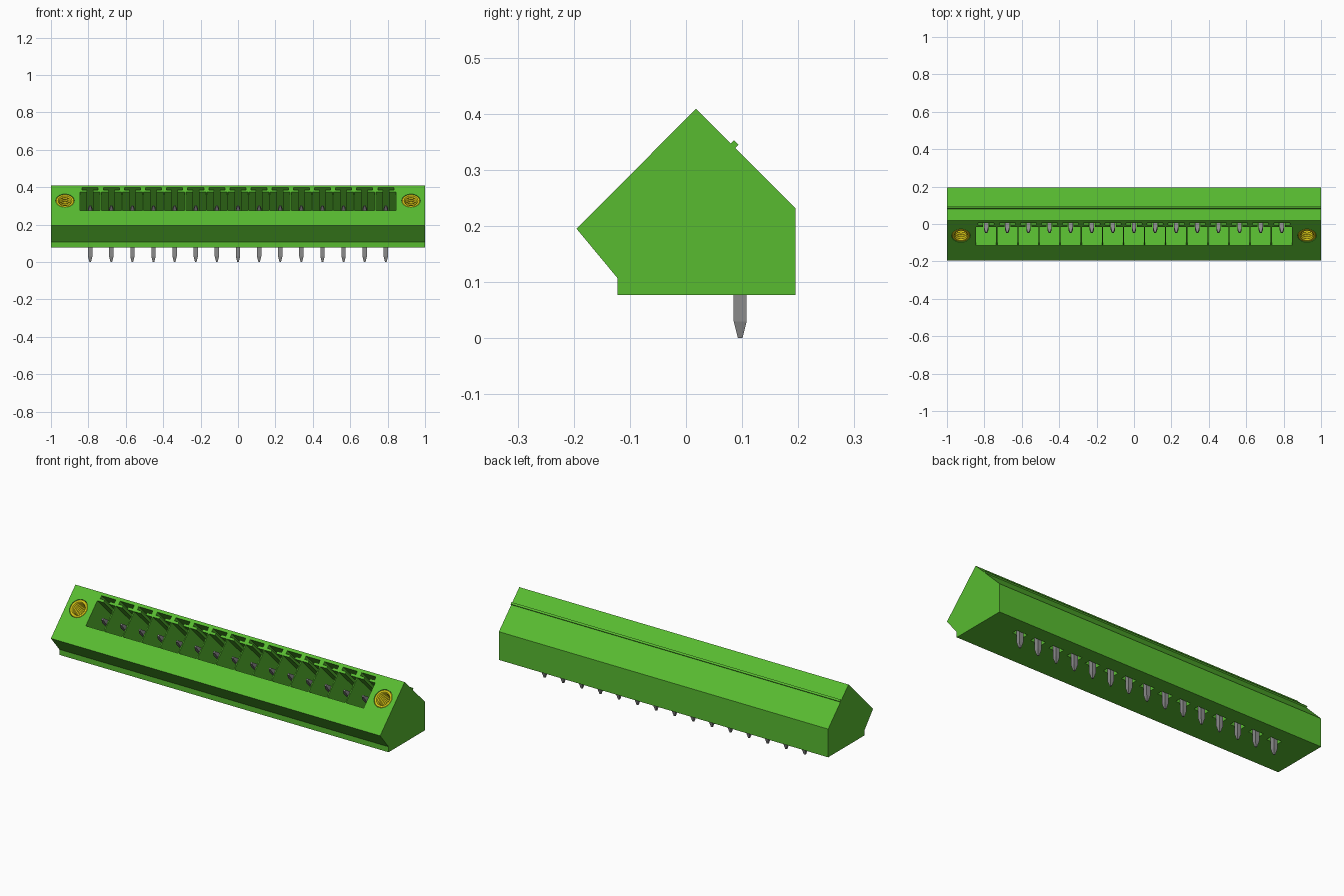
import bpy, bmesh, math
from mathutils import Vector

cube = bpy.data.objects.get("Cube")
if cube:
    bpy.data.objects.remove(cube, do_unlink=True)

WAYS, PITCH = 15, 0.1129
XS = [(i - (WAYS - 1) / 2) * PITCH for i in range(WAYS)]
UP = Vector((0, 1, 1)).normalized()       # up along the sloped mating face
OUT = Vector((0, -1, 1)).normalized()     # outward from the mating face
FACE = 0.39 / math.sqrt(2)                # distance of that face along OUT


def material(name, rgb, rough, metal=0.0):
    m = bpy.data.materials.new(name)
    m.use_nodes = True
    m.diffuse_color = (*rgb, 1)
    b = m.node_tree.nodes["Principled BSDF"]
    b.inputs["Base Color"].default_value = (*rgb, 1)
    b.inputs["Roughness"].default_value = rough
    b.inputs["Metallic"].default_value = metal
    return m


GREEN = material("green plastic", (0.098, 0.50, 0.030), 0.5)
GREY = material("grey pin metal", (0.26, 0.26, 0.26), 0.4)
YELLOW = material("yellow brass", (0.70, 0.58, 0.008), 0.4)


def make(name, bm, mat=None):
    bmesh.ops.recalc_face_normals(bm, faces=bm.faces)
    me = bpy.data.meshes.new(name)
    bm.to_mesh(me)
    bm.free()
    ob = bpy.data.objects.new(name, me)
    bpy.context.collection.objects.link(ob)
    if mat:
        me.materials.append(mat)
    return ob


def loft(bm, rings, caps=True):
    """Join rings of points into a tube, closing both ends."""
    rows = [[bm.verts.new(p) for p in r] for r in rings]
    n = len(rows[0])
    for a, b in zip(rows, rows[1:]):
        for i in range(n):
            j = (i + 1) % n
            bm.faces.new((a[i], a[j], b[j], b[i]))
    if caps:
        bm.faces.new(rows[0])
        bm.faces.new(rows[-1])


def on_face(x, s, depth):
    """Point at x, s along the slope, and a depth below the mating face."""
    return Vector((x, 0, 0)) + UP * s + OUT * (FACE - depth)


def circle(x, s, r, depth, n=24):
    return [on_face(x + r * math.cos(a), s + r * math.sin(a), depth)
            for a in (2 * math.pi * i / n for i in range(n))]


# Housing: side profile with the thin rib on the rear slope
profile = [(-0.195, 0.195), (0.018, 0.409), (0.080, 0.347), (0.0855, 0.3525),
           (0.0935, 0.3445), (0.088, 0.339), (0.195, 0.232), (0.195, 0.077),
           (-0.122, 0.077), (-0.122, 0.107)]
bm = bmesh.new()
loft(bm, [[(x, y, z) for y, z in profile] for x in (-1, 1)])
housing = make("housing", bm, GREEN)

# Cutter: keyed sockets, insert bores and the pin openings underneath
half = [(0.0535, 0.113), (0.0535, 0.2546), (0.016, 0.2546),
        (0.016, 0.268), (0.043, 0.268), (0.043, 0.2857)]
outline = half + [(-x, s) for x, s in reversed(half)]
SCREW_X, SCREW_S = 0.925, 0.188
PIN_Y = 0.0965
bm = bmesh.new()
for cx in XS:
    loft(bm, [[on_face(cx + x, s, d) for x, s in outline] for d in (-0.02, 0.2)])
    corners = [(-0.034, -0.016), (0.034, -0.016), (0.034, 0.016), (-0.034, 0.016)]
    loft(bm, [[(cx + x, PIN_Y + y, z) for x, y in corners] for z in (0.05, 0.105)])
for side in (-1, 1):
    loft(bm, [circle(side * SCREW_X, SCREW_S, 0.05, d) for d in (-0.02, 0.13)])
cutter = make("socket_cutter", bm)
cutter.hide_render = True

mod = housing.modifiers.new("sockets", 'BOOLEAN')
mod.operation, mod.solver, mod.object = 'DIFFERENCE', 'EXACT', cutter
bpy.context.view_layer.objects.active = housing
bpy.ops.object.modifier_apply(modifier=mod.name)
bpy.data.objects.remove(cutter, do_unlink=True)

# Threaded inserts: a ring with a ridged bore
for name, side in (("left_insert", 1), ("right_insert", -1)):
    steps = [(0.0495, 0.128), (0.0495, 0.003), (0.0465, 0.0), (0.037, 0.0)]
    for k in range(7):
        steps += [(0.031, 0.008 + k * 0.014), (0.036, 0.015 + k * 0.014)]
    bm = bmesh.new()
    loft(bm, [circle(side * SCREW_X, SCREW_S, r, d) for r, d in steps])
    make(name, bm, YELLOW)

# Pins: square bent rod, tapered at both ends
W = 0.0115
bend = W / math.cos(math.pi / 8)
a = math.pi / 8
stations = [  # y, z, half width in x, offset across the rod in y and z
    (PIN_Y, 0.0, 0.004, (0.004, 0)),
    (PIN_Y, 0.03, W, (W, 0)),
    (PIN_Y, 0.1585, W, (bend * math.cos(a), bend * math.sin(a))),
    (-0.025, 0.28, W, (W * 0.7071, W * 0.7071)),
    (-0.045, 0.30, 0.005, (0.0035, 0.0035)),
]
for i, cx in enumerate(XS):
    bm = bmesh.new()
    loft(bm, [[(cx + h * sx, y + o[0] * so, z + o[1] * so)
               for sx, so in ((-1, -1), (1, -1), (1, 1), (-1, 1))]
              for y, z, h, o in stations])
    make(f"pin_{i + 1}", bm, GREY)
